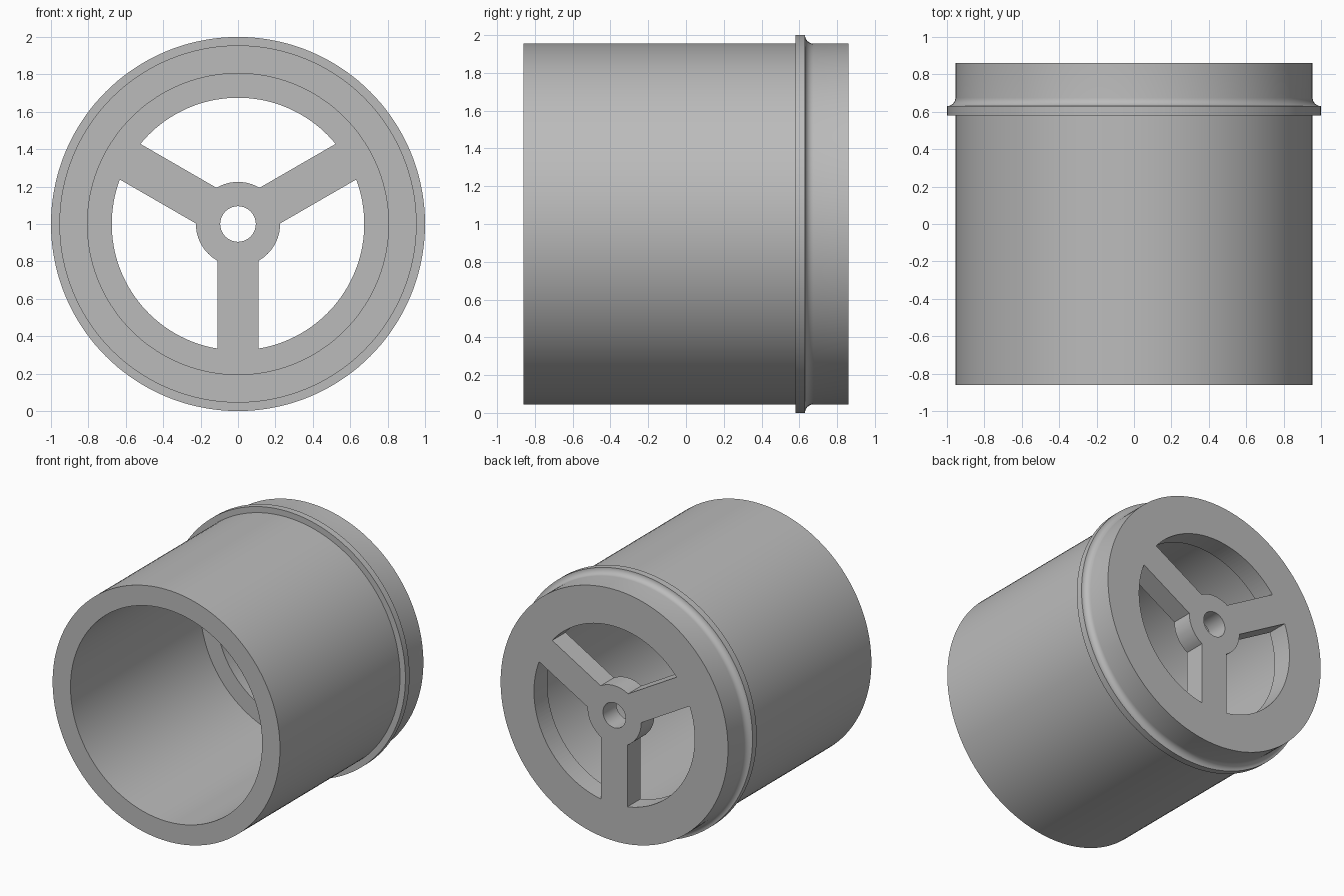
import bpy, bmesh, math
from mathutils import Matrix, Vector

cube = bpy.data.objects.get("Cube")
if cube:
    bpy.data.objects.remove(cube, do_unlink=True)

# Main dimensions
BODY_R, FLANGE_R, INNER_R = 0.955, 1.0, 0.805
WINDOW_R, HUB_R, BORE_R, SPOKE_HALF = 0.675, 0.225, 0.095, 0.11
FRONT, BACK, FLOOR = -0.86, 0.86, 0.70
FLANGE_FRONT, FLANGE_BACK = 0.58, 0.63
SEGMENTS = 144

grey = bpy.data.materials.new("plain grey")
grey.use_nodes = True
colour = (0.5, 0.5, 0.5, 1)
grey.diffuse_color = colour
grey.node_tree.nodes["Principled BSDF"].inputs["Base Color"].default_value = colour


def finish(name, bm):
    bmesh.ops.remove_doubles(bm, verts=bm.verts, dist=1e-5)
    bmesh.ops.recalc_face_normals(bm, faces=bm.faces)
    mesh = bpy.data.meshes.new(name)
    bm.to_mesh(mesh)
    bm.free()
    obj = bpy.data.objects.new(name, mesh)
    bpy.context.collection.objects.link(obj)
    mesh.materials.append(grey)
    return obj


def lathe(name, profile):
    # Revolve a closed (radius, y) outline about the horizontal axis
    bm = bmesh.new()
    verts = [bm.verts.new((r, y, 1)) for r, y in profile]
    edges = [bm.edges.new((v, verts[i - 1])) for i, v in enumerate(verts)]
    bmesh.ops.spin(bm, geom=verts + edges, cent=(0, 0, 1), axis=(0, 1, 0),
                   angle=math.tau, steps=SEGMENTS, use_merge=False)
    return finish(name, bm)


def arc(radius, start, end, steps):
    angles = [start + (end - start) * i / steps for i in range(steps + 1)]
    return [(radius * math.cos(a), radius * math.sin(a)) for a in angles]


# Tube, flange with concave fillet, and end wall with central bore
fillet = FLANGE_R - BODY_R
cove = [(FLANGE_R + x, FLANGE_BACK + fillet + y)
        for x, y in arc(fillet, math.pi * 1.5, math.pi, 8)]
body = lathe("spoked_sleeve", [
    (INNER_R, FRONT), (BODY_R, FRONT), (BODY_R, FLANGE_FRONT),
    (FLANGE_R, FLANGE_FRONT), *cove,
    (BODY_R, BACK), (BORE_R, BACK), (BORE_R, FLOOR), (INNER_R, FLOOR)])

# Three windows cut through the end wall, leaving hub and spokes
outer = math.asin(SPOKE_HALF / WINDOW_R)
inner = math.asin(SPOKE_HALF / HUB_R)
sweep = math.tau / 3
outline = (arc(WINDOW_R, outer, sweep - outer, 40)
           + arc(HUB_R, sweep - inner, inner, 20))
bm = bmesh.new()
for k in range(3):
    turn = Matrix.Rotation(math.radians(30) + k * sweep, 3, 'Y').inverted()
    verts = [bm.verts.new(turn @ Vector((x, FLOOR - 0.1, z)) + Vector((0, 0, 1)))
             for x, z in outline]
    face = bm.faces.new(verts)
    made = bmesh.ops.extrude_face_region(bm, geom=[face])["geom"]
    bmesh.ops.translate(bm, vec=(0, BACK - FLOOR + 0.2, 0),
                        verts=[g for g in made if isinstance(g, bmesh.types.BMVert)])
cutter = finish("window_cutter", bm)
cutter.hide_render = True

cut = body.modifiers.new("windows", 'BOOLEAN')
cut.operation, cut.solver, cut.object = 'DIFFERENCE', 'EXACT', cutter
bpy.ops.object.select_all(action='DESELECT')
body.select_set(True)
bpy.context.view_layer.objects.active = body
bpy.ops.object.modifier_apply(modifier=cut.name)
bpy.data.objects.remove(cutter, do_unlink=True)
bpy.ops.object.shade_smooth_by_angle(angle=math.radians(30))
